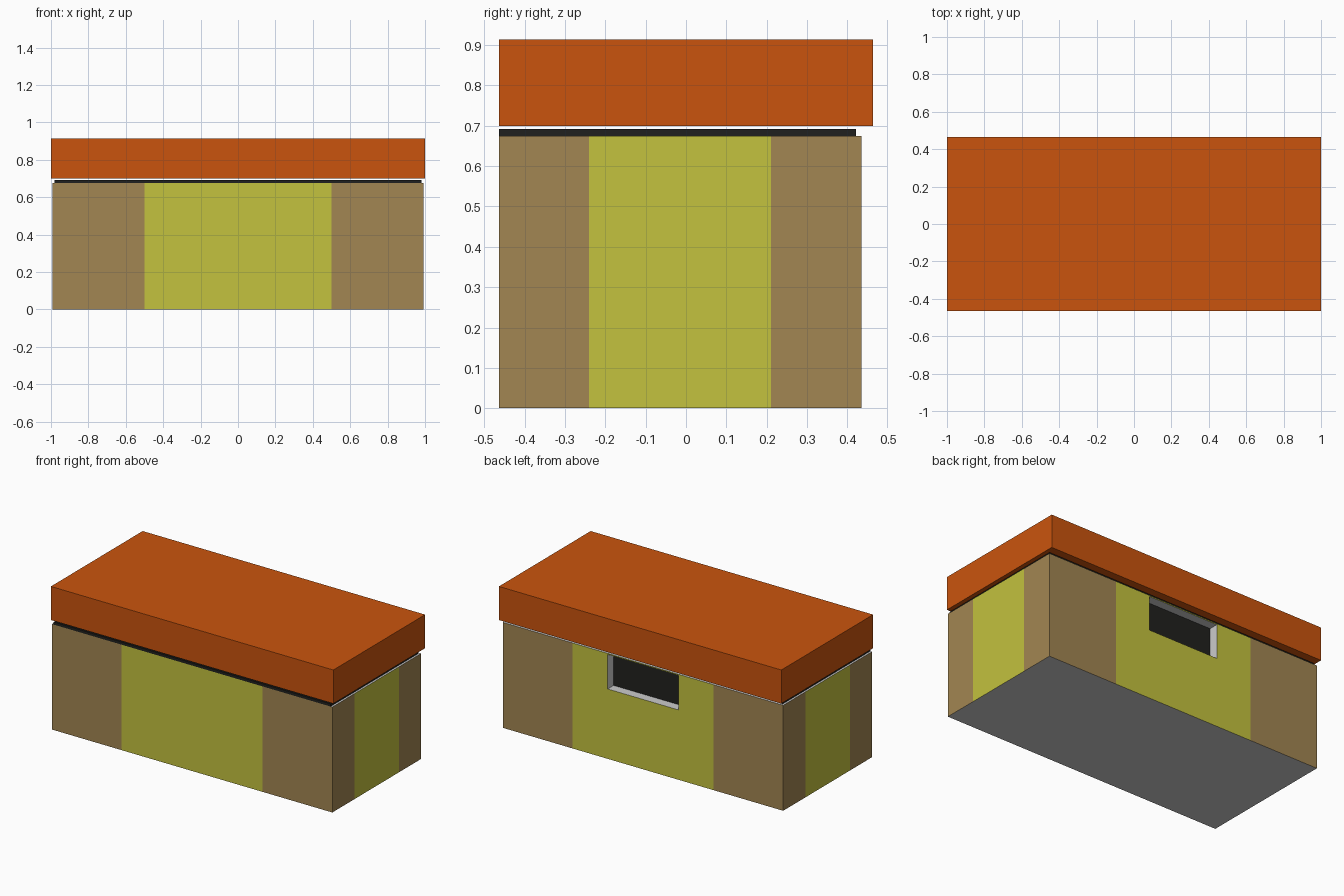
import bpy, bmesh
from mathutils import Vector

if "Cube" in bpy.data.objects:
    bpy.data.objects.remove(bpy.data.objects["Cube"])


def material(name, rgb):
    m = bpy.data.materials.new(name)
    lin = [(c / 255 / 12.92) if c < 11 else ((c / 255 + 0.055) / 1.055) ** 2.4 for c in rgb]
    m.diffuse_color = (*lin, 1)
    m.use_nodes = True
    m.node_tree.nodes["Principled BSDF"].inputs["Base Color"].default_value = m.diffuse_color
    return m


grey = material("grey", (200, 200, 200))
tan = material("tan", (162, 134, 82))
yellow = material("yellow", (195, 194, 62))
black = material("black", (32, 32, 30))
orange = material("orange", (202, 84, 13))


def box_mesh(lo, hi):
    lo, hi = Vector(lo), Vector(hi)
    bm = bmesh.new()
    bmesh.ops.create_cube(bm, size=1)
    for v in bm.verts:
        v.co = [(lo[i] + hi[i]) / 2 + v.co[i] * (hi[i] - lo[i]) for i in range(3)]
    return bm


def finish(bm, name, mats):
    me = bpy.data.meshes.new(name)
    bm.to_mesh(me)
    bm.free()
    for m in mats:
        me.materials.append(m)
    ob = bpy.data.objects.new(name, me)
    bpy.context.collection.objects.link(ob)
    return ob


# Box body: tan corners, yellow middle panels, grey top and bottom
X, Y0, Y1, H = 0.993, -0.464, 0.435, 0.675
bm = box_mesh((-X, Y0, 0), (X, Y1, H))
cuts = [(0, x) for x in (-0.5, -0.25, 0.25, 0.5)]
cuts += [(1, -0.24), (1, 0.211), (2, 0.447), (2, 0.668)]
for axis, pos in cuts:
    n = Vector((0, 0, 0))
    n[axis] = 1
    bmesh.ops.bisect_plane(bm, geom=bm.verts[:] + bm.edges[:] + bm.faces[:],
                           plane_co=n * pos, plane_no=n)
bm.normal_update()
window = None
for f in bm.faces:
    c = f.calc_center_median()
    if abs(f.normal.z) > 0.5:
        f.material_index = 0
    elif abs(f.normal.x) > 0.5:
        f.material_index = 2 if -0.24 < c.y < 0.211 else 1
    else:
        f.material_index = 2 if abs(c.x) < 0.5 else 1
    if f.normal.y > 0.5 and abs(c.x) < 0.25 and 0.447 < c.z < 0.668:
        window = f

# Recessed window in the back: grey reveal, black panel
panel = bmesh.ops.extrude_discrete_faces(bm, faces=[window])["faces"][0]
bmesh.ops.translate(bm, verts=panel.verts, vec=(0, -0.06, 0))
for e in panel.edges:
    for f in e.link_faces:
        f.material_index = 0
panel.material_index = 3
bmesh.ops.recalc_face_normals(bm, faces=bm.faces)
finish(bm, "box_body", [grey, tan, yellow, black])

# Black seal plate and lid
finish(box_mesh((-0.98, Y0, H), (0.98, 0.421, 0.692)), "seal_plate", [black])
finish(box_mesh((-1, -0.464, 0.699), (1, 0.464, 0.914)), "lid", [orange])
